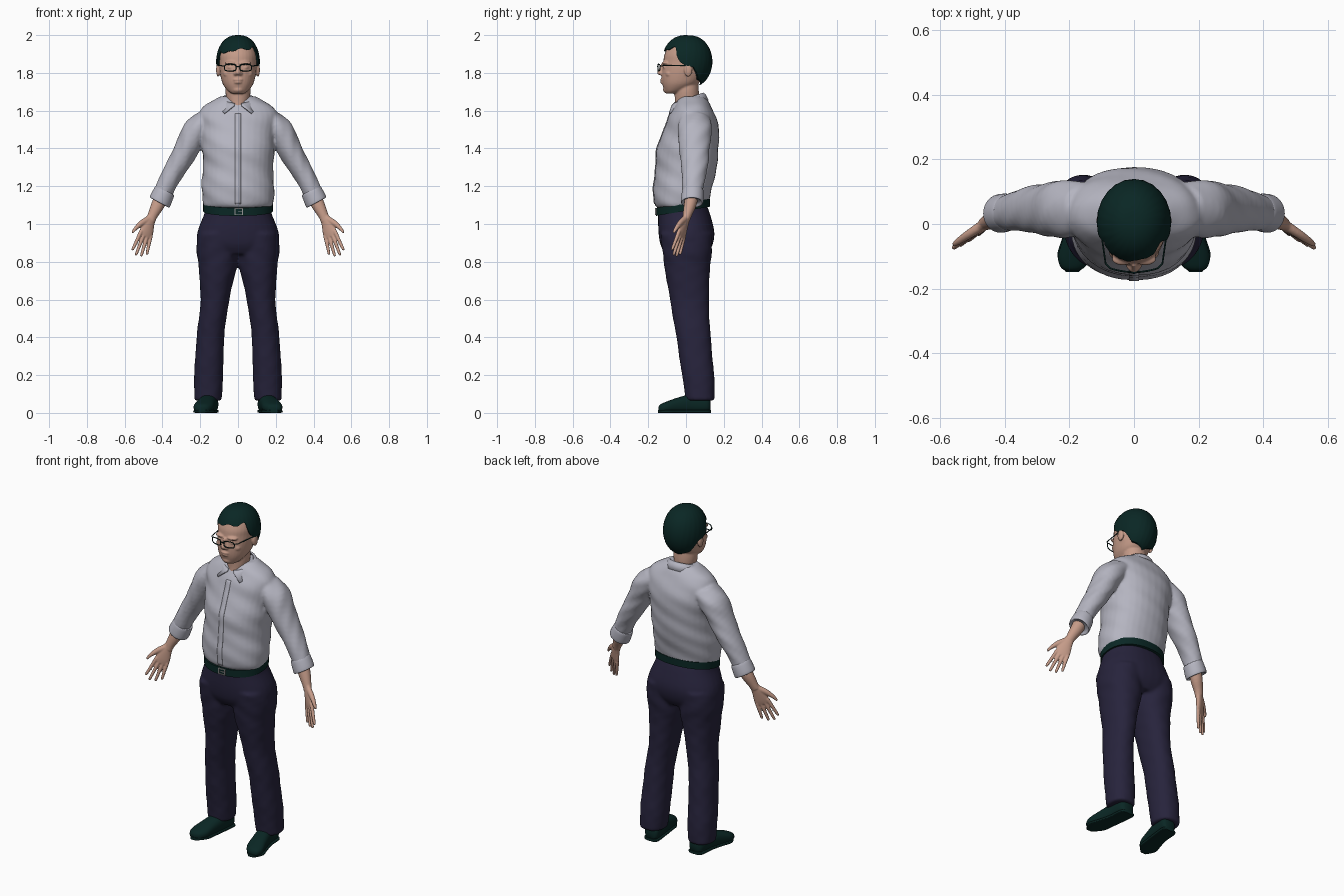
import bpy, bmesh, math
from mathutils import Vector, Matrix

old = bpy.data.objects.get("Cube")
if old:
    bpy.data.objects.remove(old, do_unlink=True)

X, Y, Z = Vector((1, 0, 0)), Vector((0, 1, 0)), Vector((0, 0, 1))


def material(name, r, g, b):
    m = bpy.data.materials.new(name)
    m.use_nodes = True
    m.diffuse_color = (r, g, b, 1)
    m.node_tree.nodes["Principled BSDF"].inputs["Base Color"].default_value = (r, g, b, 1)
    return m


SHIRT = material("pale grey cloth", 0.46, 0.46, 0.53)
SKIN = material("skin", 0.56, 0.33, 0.25)
NAVY = material("navy cloth", 0.020, 0.017, 0.045)
DARK = material("dark green black", 0.003, 0.020, 0.018)
METAL = material("buckle metal", 0.3, 0.3, 0.3)


def smooth_rows(rows, steps=4):
    """Catmull-Rom interpolation of section rows."""
    rows = [Vector(r) for r in rows]
    out = []
    for i in range(len(rows) - 1):
        p, a, b, q = rows[max(i - 1, 0)], rows[i], rows[i + 1], rows[min(i + 2, len(rows) - 1)]
        for k in range(steps):
            t = k / steps
            out.append(a + (b - p) * (t / 2) + (p * 2 - a * 5 + b * 4 - q) * (t * t / 2)
                       + (a * 3 - p - b * 3 + q) * (t ** 3 / 2))
    return out + [rows[-1]]


def tube(bm, rows, axis=Z, ref=Y, power=2.0, both=False, fold=0.0, n=32, floor=None):
    """Loft through rows of (x, y, z, half width, half depth)."""
    u = ref.cross(axis).normalized()
    for side in ((1, -1) if both else (1,)):
        rings = []
        for row in smooth_rows(rows):
            c, ring = Vector(row[:3]), []
            for k in range(n):
                a = math.tau * k / n
                ca, sa = math.cos(a), math.sin(a)
                f = 1 + fold * math.sin(3 * a + 45 * c.z) * math.sin(17 * c.z + 2 * a)
                p = (c + u * math.copysign(abs(ca) ** (2 / power), ca) * row[3] * f
                     + ref * math.copysign(abs(sa) ** (2 / power), sa) * row[4] * f)
                if floor is not None:
                    p.z = max(p.z, floor)
                ring.append(bm.verts.new((p.x * side, p.y, p.z)))
            rings.append(ring)
        for r, s in zip(rings, rings[1:]):
            for k in range(n):
                bm.faces.new((r[k], r[k - 1], s[k - 1], s[k]))
        bm.faces.new(rings[0])
        bm.faces.new(rings[-1])


def blob(bm, centre, size, both=False):
    for side in ((1, -1) if both else (1,)):
        place = Matrix.Translation((centre[0] * side, centre[1], centre[2]))
        bmesh.ops.create_uvsphere(bm, u_segments=20, v_segments=12, radius=1,
                                  matrix=place @ Matrix.Diagonal((*size, 1)))


def finish(name, bm, mat, voxel=0, passes=4):
    bmesh.ops.recalc_face_normals(bm, faces=bm.faces)
    me = bpy.data.meshes.new(name)
    bm.to_mesh(me)
    bm.free()
    ob = bpy.data.objects.new(name, me)
    bpy.context.collection.objects.link(ob)
    me.materials.append(mat)
    bpy.ops.object.select_all(action='DESELECT')
    ob.select_set(True)
    bpy.context.view_layer.objects.active = ob
    bpy.ops.object.shade_smooth_by_angle(angle=math.radians(50))
    if voxel:
        m = ob.modifiers.new("blend", 'REMESH')
        m.mode, m.voxel_size, m.use_smooth_shade = 'VOXEL', voxel, True
        m = ob.modifiers.new("soften", 'SMOOTH')
        m.factor, m.iterations = 0.5, passes
    return ob


def wire(name, points, cyclic=False):
    cu = bpy.data.curves.new(name, 'CURVE')
    cu.dimensions, cu.bevel_depth, cu.bevel_resolution = '3D', 0.0028, 2
    sp = cu.splines.new('POLY')
    sp.points.add(len(points) - 1)
    for q, p in zip(sp.points, points):
        q.co = (*p, 1)
    sp.use_cyclic_u = cyclic
    cu.materials.append(DARK)
    bpy.context.collection.objects.link(bpy.data.objects.new(name, cu))


# Trousers: hips and two legs blended together
bm = bmesh.new()
tube(bm, [(0, -.02, 1.10, .17, .13), (0, -.01, 1.05, .18, .138), (0, .002, .96, .214, .148),
          (0, .003, .89, .212, .138), (0, .003, .84, .15, .11)], power=2.3)
tube(bm, [(.105, .003, .95, .108, .138), (.107, .005, .85, .112, .13), (.107, .007, .78, .103, .122),
          (.122, .018, .6, .076, .103), (.146, .04, .4, .073, .091), (.155, .064, .2, .077, .085),
          (.16, .076, .065, .072, .077)], power=2.2, both=True, fold=.025)
finish("trousers", bm, NAVY, .009)

# Shirt: torso and sleeves blended together
bm = bmesh.new()
tube(bm, [(0, -.025, 1.085, .17, .125), (0, -.025, 1.11, .186, .143), (0, -.015, 1.2, .192, .156),
          (0, 0, 1.3, .186, .162), (0, .01, 1.4, .192, .163), (0, .028, 1.5, .2, .146),
          (0, .032, 1.57, .21, .125), (0, .035, 1.62, .185, .1), (0, .035, 1.655, .13, .08),
          (0, .035, 1.675, .095, .06)], power=2.2, fold=.022)
arm = Vector((.21, 0, -.39)).normalized()
tube(bm, [(.15, .045, 1.56, .07, .08), (.215, .045, 1.5, .073, .09), (.265, .046, 1.41, .066, .082),
          (.31, .045, 1.33, .06, .074), (.36, .04, 1.24, .053, .062), (.405, .035, 1.15, .05, .052)],
     axis=arm, both=True, fold=.05)
shirt = finish("shirt", bm, SHIRT, .008, 3)

# Rolled cuffs
bm = bmesh.new()
tube(bm, [(.385, .036, 1.178, .05, .05), (.389, .036, 1.172, .056, .057), (.412, .033, 1.122, .06, .06),
          (.416, .032, 1.113, .054, .054), (.412, .033, 1.122, .042, .042)], axis=arm, both=True)
finish("cuffs", bm, SHIRT)

# Button placket wrapped onto the shirt front
bm = bmesh.new()
bmesh.ops.create_grid(bm, x_segments=2, y_segments=40, size=1,
                      matrix=Matrix.Translation((0, -.3, 1.345)) @ Matrix.Rotation(math.pi / 2, 4, 'X')
                      @ Matrix.Diagonal((.015, .24, 1, 1)))
placket = finish("placket", bm, SHIRT)
wrap = placket.modifiers.new("wrap", 'SHRINKWRAP')
wrap.target, wrap.wrap_method, wrap.use_project_y, wrap.offset = shirt, 'PROJECT', True, .003
placket.modifiers.new("thickness", 'SOLIDIFY').thickness = .006

# Folded collar with pointed ends
bm = bmesh.new()
rows = []
for i in range(41):
    t = i / 20 - 1
    point = abs(t) ** 8
    a, b = t * math.pi * .93, t * math.pi * .77
    z = 1.668 + .028 * math.cos(a)
    rows.append([bm.verts.new(p) for p in (
        (.082 * math.sin(a), .012 + .08 * math.cos(a), z),
        (.094 * math.sin(a), .014 + .092 * math.cos(a), z - .012),
        (.11 * math.sin(b), .012 + .108 * math.cos(b) - .022 * point, z - .04 - .012 * point))])
for r, s in zip(rows, rows[1:]):
    for k in range(2):
        bm.faces.new((r[k], s[k], s[k + 1], r[k + 1]))
finish("collar", bm, SHIRT).modifiers.new("thickness", 'SOLIDIFY').thickness = .008

# Belt, higher at the back, with a buckle
bm = bmesh.new()
tube(bm, [(0, -.015, 1.07, .184, .143), (0, -.015, 1.112, .184, .143)], power=2.2, n=48)
for v in bm.verts:
    v.co.z += .17 * v.co.y
finish("belt", bm, DARK)
bm = bmesh.new()
for x, z, w, h in ((-.02, 0, .005, .036), (.02, 0, .005, .036), (0, .016, .045, .005),
                   (0, -.016, .045, .005), (.006, 0, .024, .004)):
    bmesh.ops.create_cube(bm, size=1, matrix=Matrix.Translation((.005 + x, -.159, 1.065 + z))
                          @ Matrix.Diagonal((w, .008, h, 1)))
finish("buckle", bm, METAL)

# Shoes with soles
bm = bmesh.new()
tube(bm, [(.145, .13, .04, .028, .03), (.148, .11, .045, .044, .045), (.156, .03, .048, .046, .05),
          (.17, -.04, .04, .049, .042), (.183, -.1, .03, .052, .031), (.19, -.135, .024, .036, .022),
          (.192, -.146, .02, .014, .012)], axis=-Y, ref=Z, power=2.4, both=True, floor=.008)
tube(bm, [(.145, .133, .008, .026, .008), (.148, .115, .008, .046, .008), (.156, .03, .008, .046, .008),
          (.17, -.04, .008, .051, .008), (.183, -.1, .008, .054, .008), (.191, -.149, .008, .02, .008)],
     axis=-Y, ref=Z, power=5, both=True)
finish("shoes", bm, DARK)

# Head, neck, ears and facial features
bm = bmesh.new()
tube(bm, [(0, -.078, 1.69, .03, .028), (0, -.06, 1.705, .054, .054), (0, -.032, 1.74, .08, .093),
          (0, -.018, 1.78, .092, .111), (0, -.008, 1.82, .098, .119), (0, 0, 1.86, .1, .12),
          (0, .004, 1.9, .1, .117), (0, .008, 1.95, .082, .096), (0, .008, 1.98, .045, .055)], power=2.15)
tube(bm, [(0, .004, 1.58, .03, .072), (0, .004, 1.64, .056, .064), (0, .004, 1.7, .066, .064),
          (0, .004, 1.75, .064, .06)])
tube(bm, [(0, -.124, 1.85, .008, .008), (0, -.13, 1.825, .01, .012), (0, -.138, 1.802, .015, .016),
          (0, -.134, 1.79, .012, .012)], n=16)
blob(bm, (.014, -.13, 1.796), (.01, .012, .009), True)
blob(bm, (.035, -.108, 1.853), (.035, .02, .01), True)
blob(bm, (.036, -.11, 1.829), (.02, .013, .008), True)
blob(bm, (.05, -.088, 1.795), (.028, .022, .02), True)
blob(bm, (0, -.124, 1.764), (.026, .013, .007))
blob(bm, (0, -.122, 1.75), (.022, .014, .008))
blob(bm, (0, -.098, 1.712), (.032, .024, .02))
blob(bm, (.105, .012, 1.815), (.011, .022, .036), True)
finish("head", bm, SKIN, .005, 2)

# Hair cap whose lower edge follows a hairline
hairline = [(0, 1.925), (40, 1.915), (58, 1.925), (72, 1.86), (85, 1.84), (105, 1.83), (125, 1.765), (180, 1.735)]
bm = bmesh.new()
columns = []
for i in range(72):
    a = math.tau * i / 72
    deg = min(math.degrees(a), 360 - math.degrees(a))
    for (d0, z0), (d1, z1) in zip(hairline, hairline[1:]):
        if d0 <= deg <= d1:
            edge = z0 + (z1 - z0) * (deg - d0) / (d1 - d0)
    if deg < 60:
        edge += .016 * math.sin(a) + .004 * math.sin(9 * a)
    last, column = math.acos((edge - 1.86) / .14), []
    for k in range(1, 18):
        th = last * min(k, 16) / 16
        r = math.sin(th) ** .85 * (.87 if k == 17 else 1 + .008 * math.sin(24 * a + 5 * th))
        column.append(bm.verts.new((.115 * r * math.sin(a), .006 - .133 * r * math.cos(a),
                                    1.86 + .14 * math.cos(th))))
    columns.append(column)
for i, c in enumerate(columns):
    for k in range(16):
        bm.faces.new((columns[i - 1][k], c[k], c[k + 1], columns[i - 1][k + 1]))
bm.faces.new([c[0] for c in columns])
finish("hair", bm, DARK)

# Spectacles
for side, label in ((1, "left"), (-1, "right")):
    rim = []
    for k in range(20):
        ca, sa = math.cos(math.tau * k / 20), math.sin(math.tau * k / 20)
        x = .041 + .031 * math.copysign(abs(ca) ** .6, ca)
        rim.append((side * x, 2.2 * x * x - .149, 1.828 + .018 * math.copysign(abs(sa) ** .6, sa)))
    wire(label + "_glasses_rim", rim, True)
    wire(label + "_glasses_arm", [(side * .072, -.138, 1.836), (side * .088, -.122, 1.838), (side * .106, .005, 1.84)])
wire("glasses_bridge", [(-.01, -.149, 1.832), (0, -.152, 1.835), (.01, -.149, 1.832)])

# Forearms and open hands
bm = bmesh.new()
wrist = Vector((.455, .005, 1.04))
d = Vector((.32, -.28, -.905)).normalized()
w = Vector((.8, -.43, .416)).normalized()
palm = d.cross(w).normalized()


def hand_row(along, across, out, width, depth):
    return (*(wrist + d * along + w * across + palm * out), width, depth)


tube(bm, [(.39, .036, 1.175, .038, .036), (.425, .022, 1.1, .035, .033), (.45, .008, 1.05, .027, .025),
          (.462, 0, 1.02, .025, .02)], axis=arm, both=True)
tube(bm, [hand_row(-.01, 0, 0, .022, .018), hand_row(.04, .004, 0, .033, .017),
          hand_row(.09, 0, 0, .041, .014), hand_row(.118, 0, 0, .038, .01)], d, palm, both=True)
for base, tip, length in ((-.032, -.045, .085), (-.011, -.017, .108), (.011, .014, .116), (.032, .043, .1)):
    tube(bm, [hand_row(.1, base, 0, .0105, .0105), hand_row(.11 + length * .5, (base + tip) / 2, 0, .0095, .0095),
              hand_row(.11 + length, tip, 0, .0075, .0075), hand_row(.118 + length, tip, 0, .003, .003)],
         d, palm, both=True, n=12)
tube(bm, [hand_row(.02, .012, 0, .018, .016), hand_row(.06, .045, 0, .016, .014),
          hand_row(.1, .068, 0, .011, .011), hand_row(.13, .078, 0, .007, .007)], (d + w).normalized(), palm, both=True, n=14)
finish("hands", bm, SKIN, .004, 2)
